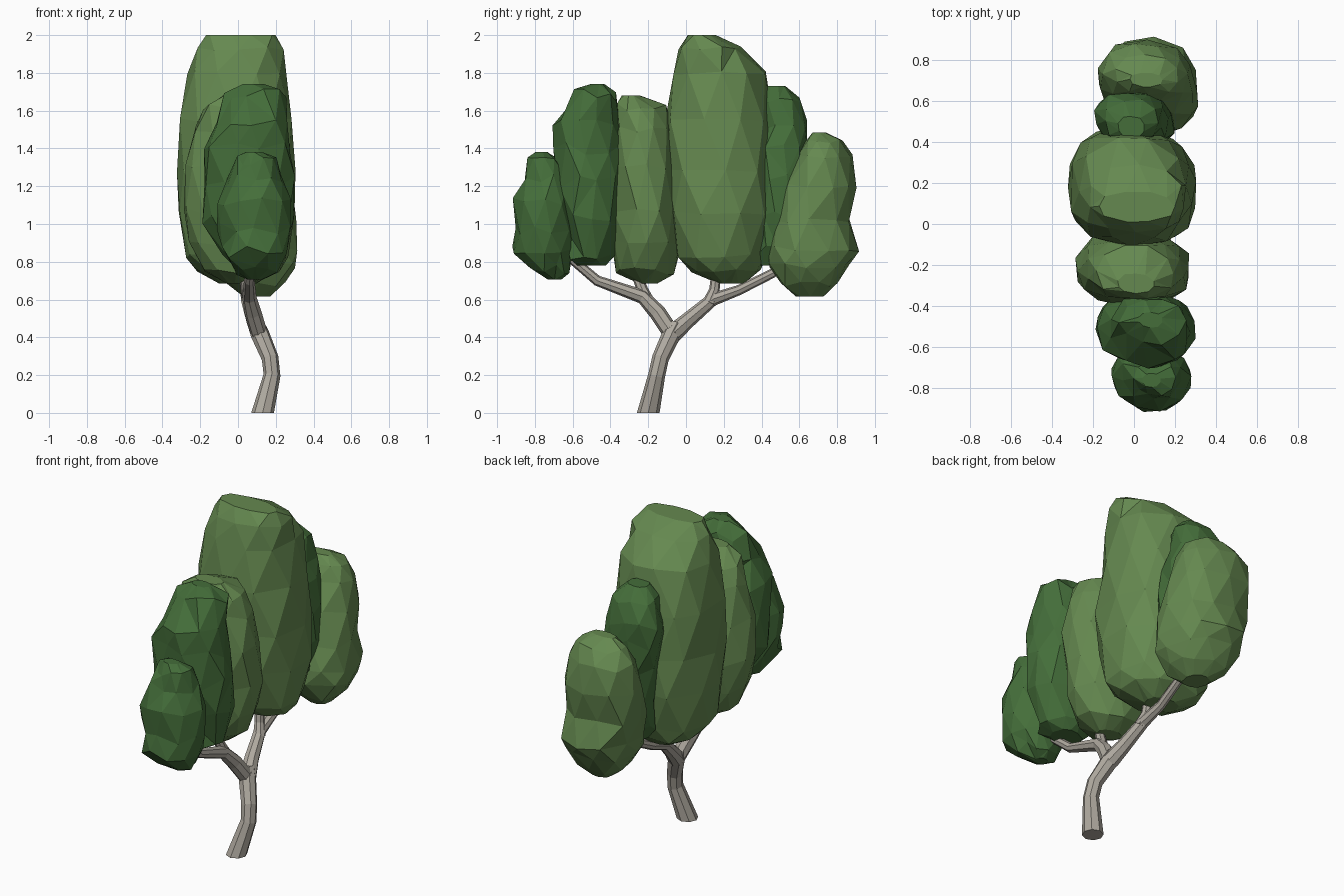
import bpy, bmesh, math, random
from mathutils import Vector

random.seed(7)


def material(name, rgb):
    m = bpy.data.materials.new(name)
    m.diffuse_color = (*rgb, 1)
    return m


LIGHT = material("light_leaf", (0.13, 0.25, 0.08))
DARK = material("dark_leaf", (0.058, 0.155, 0.042))
BARK = material("bark", (0.43, 0.40, 0.35))


def loft(name, rings, mat, triangulate=False):
    """Skin a list of point rings into a closed, flat shaded object."""
    bm = bmesh.new()
    loops = [[bm.verts.new(p) for p in ring] for ring in rings]
    n = len(loops[0])
    for a, b in zip(loops, loops[1:]):
        for i in range(n):
            j = (i + 1) % n
            bm.faces.new((a[i], a[j], b[j], b[i]))
    bm.faces.new(loops[0][::-1])
    bm.faces.new(loops[-1])
    if triangulate:
        sides = [f for f in bm.faces if len(f.verts) == 4]
        bmesh.ops.triangulate(bm, faces=sides, quad_method='SHORT_EDGE')
    bmesh.ops.recalc_face_normals(bm, faces=bm.faces)
    me = bpy.data.meshes.new(name)
    bm.to_mesh(me)
    bm.free()
    me.materials.append(mat)
    ob = bpy.data.objects.new(name, me)
    bpy.context.collection.objects.link(ob)
    return ob


def clump(name, levels, mat, jitter, corners, n=10):
    """Leaf clump. Levels: z, y min, y max, x min, x max.
    Corners: squareness at back right, back left, front left, front right."""
    rings = []
    last = len(levels) - 1
    for k, (z, y0, y1, x0, x1) in enumerate(levels):
        ring = []
        for i in range(n):
            t = math.tau * (i + 0.5 * (k % 2) + random.uniform(-.15, .15)) / n
            c, s = math.cos(t), math.sin(t)
            power = corners[int((t % math.tau) / (math.pi / 2)) % 4]
            r = (abs(c) ** power + abs(s) ** power) ** (-1 / power)
            r *= 1 + random.uniform(-jitter, jitter * 0.5)
            dz = 0 if k in (0, last) else random.uniform(-jitter, jitter) * 0.4
            ring.append(((x0 + x1) / 2 + c * r * (x1 - x0) / 2,
                         (y0 + y1) / 2 + s * r * (y1 - y0) / 2, z + dz))
        rings.append(ring)
    return loft(name, rings, mat, True)


def limb(name, pts, n=8):
    """Tapered tube; each point is x, y, z, radius."""
    ps = [Vector(p[:3]) for p in pts]
    rings = []
    for k, p in enumerate(ps):
        d = (ps[min(k + 1, len(ps) - 1)] - ps[max(k - 1, 0)]).normalized()
        if k == 0 and p.z == 0:
            d = Vector((0, 0, 1))       # trunk foot is cut level
        u = d.cross(Vector((1, 0, 0))).normalized()
        v = d.cross(u)
        rings.append([p + pts[k][3] * (u * math.cos(math.tau * i / n) + v * math.sin(math.tau * i / n))
                      for i in range(n)])
    return loft(name, rings, BARK)


# Trunk and branches
limb("trunk", [(.13, -.20, 0, .06), (.18, -.155, .20, .045), (.17, -.135, .29, .045),
               (.115, -.075, .42, .05), (.10, -.05, .47, .04)])
limb("front_branch", [(.115, -.07, .41, .045), (.08, -.15, .53, .045), (.06, -.23, .615, .038),
                      (.06, -.47, .70, .028), (.07, -.60, .81, .025), (.08, -.66, .87, .02)])
limb("front_twig", [(.065, -.19, .57, .035), (.045, -.23, .65, .03), (.03, -.27, .75, .025)])
limb("back_branch", [(.115, -.07, .42, .05), (.085, .01, .49, .042), (.05, .14, .60, .035),
                     (.04, .28, .65, .027), (.05, .45, .735, .025), (.06, .58, .81, .02)])
limb("back_twig", [(.06, .12, .58, .035), (.04, .15, .65, .028), (.03, .165, .78, .025)])

# Leaf clumps from front to back
clump("leaves_front_low", [
    (.705, -.73, -.66, .05, .13), (.76, -.83, -.62, -.02, .21), (.85, -.925, -.60, -.08, .27),
    (.98, -.91, -.59, -.11, .29), (1.13, -.915, -.60, -.12, .28), (1.24, -.86, -.61, -.06, .24),
    (1.33, -.84, -.67, 0, .20), (1.38, -.80, -.73, .04, .13)], DARK, .08, (2.3, 2.3, 2.1, 2.4))
clump("leaves_front_high", [
    (.78, -.58, -.42, -.02, .16), (.84, -.63, -.38, -.10, .24), (1.02, -.66, -.35, -.18, .30),
    (1.22, -.70, -.34, -.195, .30), (1.40, -.70, -.34, -.18, .29), (1.55, -.70, -.34, -.13, .27),
    (1.68, -.59, -.36, -.07, .25), (1.74, -.51, -.43, .02, .14)], DARK, .09, (2.2, 2.4, 2.0, 2.4))
clump("leaves_mid", [
    (.685, -.25, -.15, -.06, .08), (.75, -.37, -.06, -.18, .19), (.90, -.40, -.02, -.26, .26),
    (1.07, -.41, -.02, -.295, .285), (1.30, -.40, -.04, -.285, .28), (1.50, -.38, -.07, -.23, .25),
    (1.62, -.37, -.10, -.18, .20), (1.68, -.34, -.24, -.08, .10)], LIGHT, .05, (1.9, 2.4, 2.4, 2.4))
clump("leaves_main", [
    (.685, .17, .31, -.10, .10), (.75, .03, .40, -.22, .22), (.83, -.05, .43, -.28, .27),
    (1.06, -.09, .475, -.32, .315), (1.28, -.105, .48, -.32, .31), (1.55, -.11, .47, -.315, .285),
    (1.80, -.07, .43, -.27, .26), (1.93, -.04, .29, -.22, .25), (2.0, .01, .16, -.17, .20)],
    LIGHT, .025, (2.1, 2.6, 2.7, 2.9))
clump("leaves_back_high", [
    (.78, .38, .50, -.05, .10), (.86, .36, .56, -.10, .17), (1.05, .36, .60, -.13, .20),
    (1.25, .36, .63, -.15, .20), (1.42, .37, .65, -.19, .18), (1.53, .38, .65, -.20, .15),
    (1.66, .39, .61, -.15, .12), (1.73, .42, .53, -.08, .05)], DARK, .08, (2.4, 2.3, 2.2, 2.4))
clump("leaves_back_low", [
    (.615, .58, .73, .03, .17), (.68, .50, .80, -.06, .26), (.78, .43, .87, -.12, .31),
    (.87, .43, .92, -.14, .32), (1.02, .47, .87, -.17, .315), (1.20, .52, .90, -.18, .30),
    (1.36, .58, .88, -.15, .26), (1.44, .63, .83, -.09, .22), (1.485, .67, .74, -.02, .14)],
    LIGHT, .04, (2.0, 2.8, 2.0, 2.6))
